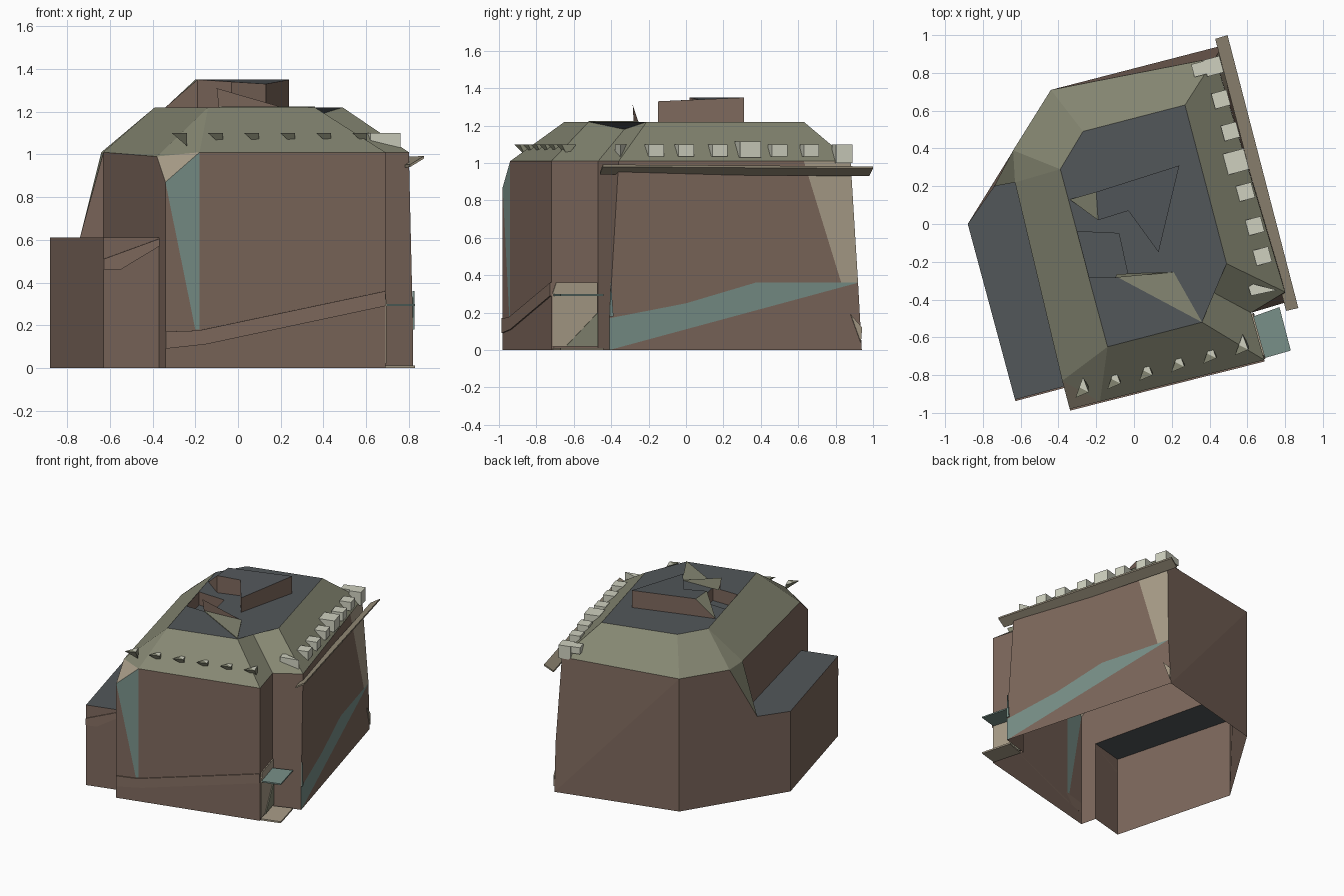
import bpy, bmesh
from mathutils import Vector
from mathutils.geometry import tessellate_polygon

cube = bpy.data.objects.get("Cube")
if cube:
    bpy.data.objects.remove(cube, do_unlink=True)

PALETTE = {
    "brown": (0.205, 0.138, 0.107), "light_brown": (0.23, 0.155, 0.12),
    "olive": (0.235, 0.24, 0.168), "slate": (0.085, 0.095, 0.102),
    "tan": (0.40, 0.34, 0.25), "teal": (0.19, 0.28, 0.25),
    "bone": (0.62, 0.63, 0.52), "plank_tan": (0.29, 0.25, 0.18),
}
MATS = {}
for label, rgb in PALETTE.items():
    m = bpy.data.materials.new(label)
    m.use_nodes = True
    m.diffuse_color = (*rgb, 1)
    m.node_tree.nodes["Principled BSDF"].inputs["Base Color"].default_value = (*rgb, 1)
    MATS[label] = m


def build(name, faces):
    """faces: list of (colour, [points]); shared points are welded."""
    bm = bmesh.new()
    colours = []
    for colour, pts in faces:
        if colour not in colours:
            colours.append(colour)
        f = bm.faces.new([bm.verts.new(p) for p in pts])
        f.material_index = colours.index(colour)
    bmesh.ops.remove_doubles(bm, verts=bm.verts, dist=0.0005)
    bmesh.ops.recalc_face_normals(bm, faces=bm.faces)
    me = bpy.data.meshes.new(name)
    bm.to_mesh(me)
    bm.free()
    for c in colours:
        me.materials.append(MATS[c])
    ob = bpy.data.objects.new(name, me)
    bpy.context.collection.objects.link(ob)
    return ob


def at(p, z):
    return (p[0], p[1], z)


def prism(name, low, high, side, top):
    """Closed solid between two matching loops."""
    n = len(low)
    walls = [(side, [low[i], low[(i + 1) % n], high[(i + 1) % n], high[i]]) for i in range(n)]
    return build(name, walls + [(side, low[::-1]), (top, high)])


def plate(name, a, b, shape, colour, out=0.008):
    """Thin plate on the upright wall a-b; shape is (fraction, height)."""
    a, b = Vector(a), Vector(b)
    d = b - a
    n = Vector((d.y, -d.x)).normalized()
    flat = [a + d * t for t, z in shape]
    low = [at(p, s[1]) for p, s in zip(flat, shape)]
    high = [at(p + n * out, s[1]) for p, s in zip(flat, shape)]
    return prism(name, low, high, colour, colour)


EAVE, TOP, LOW = 1.01, 1.22, 0.61

# Eave loop and roof deck loop
e_chop, e_front = (-.38, -.83, .99), (-.18, -.94, EAVE)
e_corner, e_notch, e_right = (.69, -.72, EAVE), (.62, -.47, EAVE), (.80, -.36, EAVE)
e_back, e_rear, e_hip, e_left = (.43, .88, EAVE), (-.44, .71, EAVE), (-.64, .39, EAVE), (-.63, .22, EAVE)
d_front, d_corner, d_notch = (-.14, -.65, TOP), (.36, -.52, TOP), (.36, -.33, 1.18)
d_right, d_back, d_rear, d_left = (.49, -.21, TOP), (.27, .63, TOP), (-.27, .49, TOP), (-.39, .29, TOP)

# Sloping roof skirt
O = "olive"
build("roof_slopes", [
    (O, [e_chop, e_front, d_front]), (O, [e_front, e_corner, d_corner, d_front]),
    (O, [e_corner, e_notch, d_notch, d_corner]), (O, [e_notch, e_right, d_right, d_notch]),
    (O, [e_right, e_back, d_back, d_right]), (O, [e_back, e_rear, d_rear, d_back]),
    (O, [e_rear, e_hip, d_left, d_rear]), (O, [e_hip, e_left, d_left]),
    (O, [e_left, e_chop, d_front, d_left]),
])

# Flat roof deck with a sunken pit
deck = [d_front, d_corner, d_right, d_back, d_rear, d_left]
pit = [at(p, TOP) for p in ((-.30, -.04), (-.08, -.05), (-.03, -.28), (-.24, -.28))]
floor = [at(p, TOP - .1) for p in pit]
ring = [Vector(p) for p in deck + pit]
tris = tessellate_polygon([ring[:len(deck)], ring[len(deck):]])
faces = [("slate", [ring[i] for i in t]) for t in tris]
faces += [("brown", [pit[i], pit[i - 1], floor[i - 1], floor[i]]) for i in range(4)]
build("roof_deck", faces + [("slate", floor), ("slate", [d_corner, d_notch, d_right])])

# Walls: one open shell
S = "brown"


def right_wall(y, z):
    return (.82 - .274 * (y + .41), y, z)


front_base, front_chop = (-.34, -.98, 0), (-.34, -.98, .87)
slit = [(-.20, -.945, .18), (-.18, -.94, .18)]
r_base, r_mid, r_low = right_wall(-.41, 0), right_wall(-.41, .17), right_wall(.94, 0)
s_mid, s_high = right_wall(0, .25), right_wall(.37, .36)
k_low, k_end = right_wall(.83, .36), right_wall(.92, .36)
k_top = (.505, .63, EAVE)
annex = [(-.37, -.86), (-.63, -.93), (-.88, 0)]
a_in, a_front, a_side = [at(p, LOW) for p in annex]
a_rear, a_wall = (-.74, .20, LOW), at(e_left, LOW)
build("walls", [
    (S, [front_base, at(e_corner, 0), e_corner, e_front, slit[1], slit[0], front_chop]),
    ("teal", [front_chop, slit[0], slit[1], e_front]),
    ("tan", [front_chop, e_front, e_chop]),
    (S, [front_base, front_chop, e_chop, a_in, at(a_in, 0)]),
    (S, [at(e_corner, 0), at(e_notch, 0), e_notch, e_corner]),
    (S, [at(e_notch, 0), r_base, r_mid, e_right, e_notch]),
    (S, [r_mid, s_mid, s_high, k_low, k_top, e_right]),
    ("teal", [r_base, k_end, k_low, s_high, s_mid, r_mid]),
    (S, [r_base, r_low, k_end]),
    ("tan", [k_low, k_end, e_back, k_top]),
    (S, [r_low, at(e_rear, 0), e_rear]), (S, [r_low, e_rear, e_back, k_end]),
    (S, [at(e_rear, 0), at(a_side, 0), a_side, a_rear, e_hip, e_rear]),
    (O, [e_hip, a_rear, e_left]), (S, [a_rear, a_wall, e_left]),
    (S, [a_wall, a_in, e_chop, e_left]),
    (S, [at(a_side, 0), at(a_front, 0), a_front, a_side]),
    (S, [at(a_front, 0), at(a_in, 0), a_in, a_front]),
    ("slate", [a_in, a_front, a_side, a_rear, a_wall]),
])

# Rooftop block with ramp
block = [(-.20, .17), (-.19, .02), (-.03, .07), (.13, -.15), (.24, .31)]
heights = [1.35, 1.35, 1.34, 1.33, 1.35]
prism("roof_block", [at(p, TOP) for p in block],
      [at(p, h) for p, h in zip(block, heights)], S, "slate")
tip, r1, r2 = (-.34, .13, TOP), block[0], block[1]
build("roof_ramp", [
    (O, [tip, at(r2, 1.35), at(r1, 1.35)]),
    (S, [tip, at(r2, TOP), at(r2, 1.35)]), (S, [tip, at(r1, 1.35), at(r1, TOP)]),
])

# Upright fin and its painted patch
fin_a, fin_b, peak = (-.09, -.28, TOP), (.21, -.255, TOP), (-.10, -.285, 1.31)
build("roof_fin", [(S, [fin_a, fin_b, peak]),
                   (O, [at(p, p[2]) for p in (fin_b, (-.09, -.265, TOP), peak)])])
patch = [fin_a, d_corner, fin_b]
prism("roof_patch", patch, [at(p, TOP + .005) for p in patch], O, O)

# Blocks along the right eave
U, V = Vector((-.26, .966, 0)), Vector((.966, .26, 0))


def eave_block(name, x, y, half, zlo, zhi):
    c = Vector((x, y, 0))
    loop = [c + U * (half * i) + V * (half * j) for i, j in ((-1, -1), (-1, 1), (1, 1), (1, -1))]
    prism(name, [at(p, zlo) for p in loop], [at(p, zhi) for p in loop], "bone", "bone")


for i, (x, y) in enumerate([(.46, .66), (.51, .49), (.59, .17), (.64, -.01), (.68, -.17)]):
    eave_block("eave_block_%d" % i, x, y, .042, 1.035, 1.10)
eave_block("eave_block_wide", .54, .33, .057, 1.03, 1.115)
eave_block("eave_block_end", .42, .835, .045, 1.0, 1.10)
eave_block("eave_block_inner", .345, .82, .035, 1.05, 1.10)
wedge = [(.60, -.31), (.62, -.38), (.76, -.35)]
prism("corner_wedge", [at(p, 1.03) for p in wedge], [at(p, 1.10) for p in wedge], "bone", "bone")

# Spikes along the front eave
for i in range(6):
    c = Vector((-.28 + .169 * i, -.89 + .045 * i, 1.10))
    a, b, t, lo = [c + Vector(o) for o in
                   ((-.03, -.03, 0), (.04, 0, 0), (.01, .08, 0), (.04, .03, -.06))]
    build("eave_spike_%d" % i, [(O, [a, b, lo]), (O, [b, t, lo]), (O, [a, lo, t]),
                                (O, [a, b, a.lerp(t, .5)]), ("bone", [b, t, a.lerp(t, .5)])])

# Tilted plank under the right eave
plank = [(.43, .98, .93), (.495, 1.0, .97), (.87, -.445, .98), (.805, -.46, .94)]
prism("side_plank", plank, [at(p, p[2] + .012) for p in plank], "plank_tan", "plank_tan")

# Slanting bands on the front and annex
plate("front_band", front_base[:2], e_corner[:2],
      [(0, .09), (.18, .11), (1, .29), (1, .36), (.15, .175), (0, .17)], "light_brown")
plate("annex_band", annex[1], annex[0],
      [(0, .46), (.3, .46), (1, .57), (1, .605), (0, .51)], "light_brown")

# Porch in the notch
porch = [(.63, -.49), (.69, -.71), (.83, -.67), (.77, -.44)]
prism("porch_roof", [at(p, .29) for p in porch], [at(p, .30) for p in porch], "teal", "teal")
prism("porch_floor", [at(p, 0) for p in porch], [at(p, .012) for p in porch], "tan", "tan")
plate("porch_panel", e_corner[:2], e_notch[:2],
      [(.02, .02), (.98, .02), (.98, .36), (.1, .36), (.02, .3)], "tan")
plate("porch_panel_low", e_corner[:2], e_notch[:2],
      [(.3, .02), (.98, .02), (.98, .2)], O, .014)
plate("porch_side", r_base[:2], r_low[:2], [(0, .18), (.015, .18), (.005, .36)], "teal")
plate("rear_chip", r_base[:2], r_low[:2], [(.955, .19), (.995, .04), (1, .12)], "tan")
